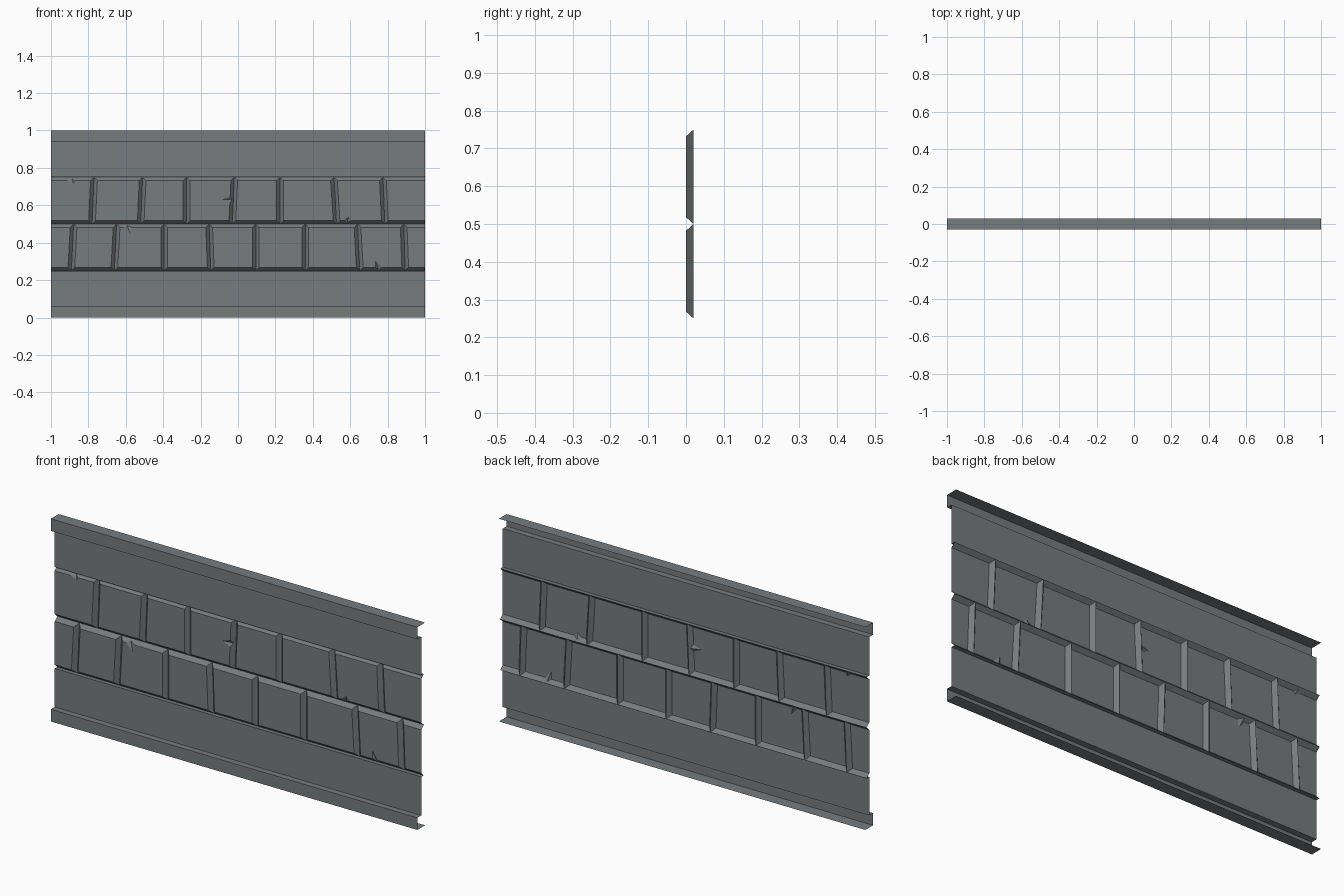
import bpy

if "Cube" in bpy.data.objects:
    bpy.data.objects.remove(bpy.data.objects["Cube"])

FRONT, BACK, BEV = 0.0, 0.02, 0.018

# Dark slate colour shared by all parts
slate = bpy.data.materials.new("slate")
slate.diffuse_color = (0.185, 0.2, 0.207, 1)
slate.use_nodes = True
slate.node_tree.nodes["Principled BSDF"].inputs["Base Color"].default_value = slate.diffuse_color


def make_object(name, verts, faces):
    mesh = bpy.data.meshes.new(name)
    mesh.from_pydata(verts, [], faces)
    mesh.update()
    mesh.materials.append(slate)
    obj = bpy.data.objects.new(name, mesh)
    bpy.context.collection.objects.link(obj)
    return obj


def extrude_profile(name, profile):
    """Sweep a (y, z) profile, listed top to bottom, along x."""
    n = len(profile)
    verts = [(x, y, z) for x in (-1, 1) for y, z in profile]
    faces = [(i, i + 1, n + i + 1, n + i) for i in range(n - 1)]
    return make_object(name, verts, faces)


# Plain panels with folded flange and rim at top and bottom
rail = [(0.03, 1), (-0.03, 1), (-0.03, 0.94), (FRONT, 0.94),
        (FRONT, 0.75), (BACK, 0.75)]
extrude_profile("top_panel", rail)
extrude_profile("bottom_panel", [(y, 1 - z) for y, z in reversed(rail)])


def brick_row(name, z0, z1, joints, chips):
    """Row of bevelled bricks. joints: (x, lean).
    chips: (brick index, edge index, position 0-1, half width, tip x, tip z)."""
    verts, faces = [], []

    def add(x, y, z):
        verts.append((x, y, z))
        return len(verts) - 1

    bounds = [(-1, 0)] + joints + [(1, 0)]
    for k in range(len(bounds) - 1):
        (xl, sl), (xr, sr) = bounds[k], bounds[k + 1]
        bl = BEV if k > 0 else 0
        br = BEV if k < len(bounds) - 2 else 0
        # Corners: bottom left, bottom right, top right, top left
        outer = [(xl - sl, z0), (xr - sr, z0), (xr + sr, z1), (xl + sl, z1)]
        inner = [(xl - sl + bl, z0 + BEV), (xr - sr - br, z0 + BEV),
                 (xr + sr - br, z1 - BEV), (xl + sl + bl, z1 - BEV)]
        o = [add(x, BACK, z) for x, z in outer]
        f = [add(x, FRONT, z) for x, z in inner]
        face = []
        for e in range(4):
            n = (e + 1) % 4
            face.append(f[e])
            rim = [f[e]]
            for ck, ce, t, w, tx, tz in chips:
                if (ck, ce) != (k, e):
                    continue

                def along(loop, u):
                    return [loop[e][i] + (loop[n][i] - loop[e][i]) * u
                            for i in (0, 1)]
                pa, pb = along(inner, t - w), along(inner, t + w)
                qi, qo = along(inner, t), along(outer, t)
                a = add(pa[0], FRONT, pa[1])
                b = add(pb[0], FRONT, pb[1])
                tip = add(tx, FRONT, tz)
                m = add(qi[0] * 0.4 + qo[0] * 0.6,
                        FRONT * 0.4 + BACK * 0.6,
                        qi[1] * 0.4 + qo[1] * 0.6)
                face += [a, tip, b]
                rim += [a, m, b]
                faces.extend([(a, m, tip), (tip, m, b)])
            rim.append(f[n])
            # Row ends are cut flush, so they carry no side bevel
            if not (e == 3 and bl == 0) and not (e == 1 and br == 0):
                faces.append([o[e], o[n]] + rim[::-1])
        faces.append(face)
    return make_object(name, verts, faces)


# Upper and lower brick courses with leaning joints and chipped edges
brick_row("upper_bricks", 0.5, 0.75,
          [(-0.775, 0.005), (-0.515, 0.005), (-0.275, 0), (-0.025, 0.005),
           (0.225, 0), (0.52, -0.007), (0.78, -0.005)],
          [(0, 2, 0.5, 0.09, -0.88, 0.718),
           (3, 1, 0.52, 0.08, -0.085, 0.632),
           (6, 0, 0.2, 0.09, 0.592, 0.538)])
brick_row("lower_bricks", 0.25, 0.5,
          [(-0.885, 0.006), (-0.655, 0.006), (-0.395, 0), (-0.15, -0.004),
           (0.095, 0), (0.36, 0), (0.645, -0.006), (0.89, -0.004)],
          [(2, 2, 0.8, 0.1, -0.575, 0.445),
           (7, 0, 0.4, 0.08, 0.735, 0.305)])
